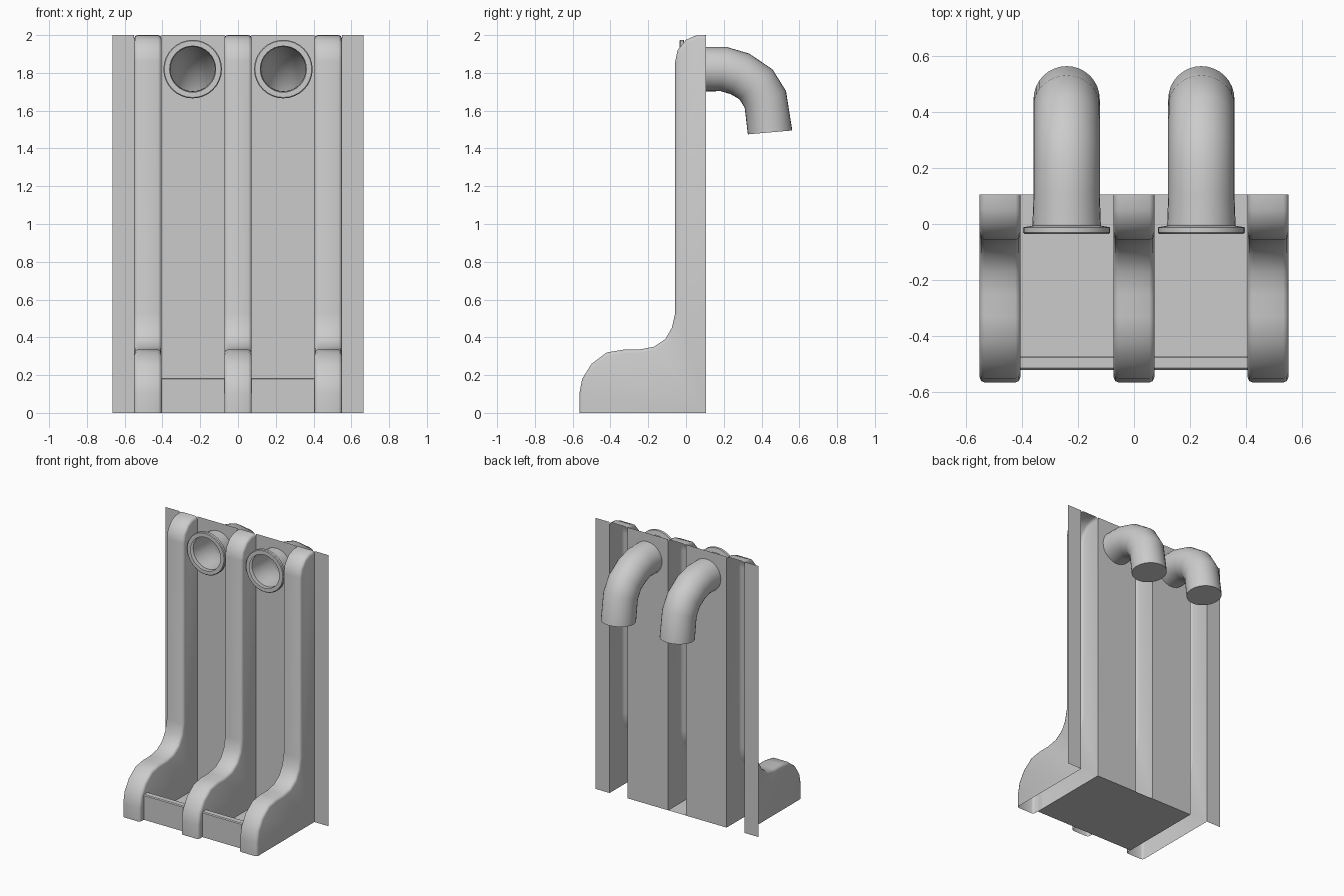
import bpy, bmesh, math
from mathutils import Vector

cube = bpy.data.objects.get("Cube")
if cube:
    bpy.data.objects.remove(cube, do_unlink=True)

grey = bpy.data.materials.new("light_grey")
grey.use_nodes = True
GREY = (0.6, 0.6, 0.6, 1)
grey.diffuse_color = GREY
grey.node_tree.nodes["Principled BSDF"].inputs["Base Color"].default_value = GREY

BACK = 0.105          # plane of the back sheet
HALF = 0.0725         # half width of a divider
SPACING = 0.4775      # distance between divider centres
PIPE_X, PIPE_Z, PIPE_R = 0.24, 1.82, 0.118
SIDES = 32


def finish(bm, name, angle=35):
    mesh = bpy.data.meshes.new(name)
    bm.to_mesh(mesh)
    bm.free()
    mesh.materials.append(grey)
    mesh.shade_smooth()
    mesh.set_sharp_from_angle(angle=math.radians(angle))
    obj = bpy.data.objects.new(name, mesh)
    bpy.context.collection.objects.link(obj)
    return obj


def rectangle(name, corners):
    bm = bmesh.new()
    bm.faces.new([bm.verts.new(c) for c in corners])
    return finish(bm, name)


# Dividers: hollow, with a swollen foot, open at the back and bottom
PROFILE = [(BACK, 0), (-0.565, 0), (-0.565, 0.1), (-0.55, 0.18), (-0.5, 0.26),
           (-0.42, 0.32), (-0.33, 0.335), (-0.25, 0.335), (-0.17, 0.35),
           (-0.11, 0.39), (-0.075, 0.45), (-0.057, 0.53), (-0.057, 1.86),
           (-0.045, 1.92), (0, 1.975), (0.05, 1.997), (BACK, 2)]


def divider(name, x):
    bm = bmesh.new()
    side = bm.faces.new([bm.verts.new((x - HALF, y, z)) for y, z in PROFILE])
    new = bmesh.ops.extrude_face_region(bm, geom=[side], use_keep_orig=True)["geom"]
    moved = [v for v in new if isinstance(v, bmesh.types.BMVert)]
    bmesh.ops.translate(bm, verts=moved, vec=(2 * HALF, 0, 0))
    bmesh.ops.recalc_face_normals(bm, faces=bm.faces)
    bm.normal_update()
    hidden = [f for f in bm.faces if f.normal.y > 0.99 or f.normal.z < -0.99]
    bmesh.ops.delete(bm, geom=hidden, context="FACES")
    rim = [e for e in bm.edges if len(e.link_faces) == 2
           and sum(abs(f.normal.x) > 0.9 for f in e.link_faces) == 1]
    bmesh.ops.bevel(bm, geom=rim, offset=0.018, segments=2, profile=0.5,
                    affect="EDGES", clamp_overlap=True)
    finish(bm, name, 50)


for label, k in (("right", -1), ("middle", 0), ("left", 1)):
    divider(label + "_divider", k * SPACING)


# Back panels with a round opening for each pipe
def back_panel(name, x0, x1, hole_x):
    bm = bmesh.new()
    outer = [(x0, 0), (x1, 0), (x1, 2), (x0, 2)]
    turns = [math.tau * i / SIDES for i in range(SIDES)]
    hole = [(hole_x + PIPE_R * math.cos(a), PIPE_Z + PIPE_R * math.sin(a)) for a in turns]
    for loop in (outer, hole):
        vs = [bm.verts.new((x, BACK, z)) for x, z in loop]
        for a, b in zip(vs, vs[1:] + vs[:1]):
            bm.edges.new((a, b))
    bmesh.ops.triangle_fill(bm, edges=bm.edges[:], use_beauty=True, normal=(0, -1, 0))
    finish(bm, name)


# Pipes: flange in front, sleeve, then a downward bend with a closed end
# Each ring is y, z, tilt in degrees, radius
RINGS = [(-0.035, PIPE_Z, 0, 0.122), (-0.035, PIPE_Z, 0, 0.15),
         (-0.03, PIPE_Z, 0, 0.155), (-0.012, PIPE_Z, 0, 0.155),
         (-0.006, PIPE_Z, 0, 0.122), (BACK, PIPE_Z, 0, PIPE_R)]
RINGS += [(y, z, tilt, PIPE_R) for y, z, tilt in
          ((0.2, 1.82, 8), (0.285, 1.795, 25), (0.37, 1.74, 48),
           (0.42, 1.66, 68), (0.445, 1.485, 85))]


def pipe(name, x):
    bm = bmesh.new()
    loops = []
    for y, z, tilt, r in RINGS:
        t = math.radians(tilt)
        across = Vector((0, math.sin(t), math.cos(t)))
        loops.append([bm.verts.new(Vector((x, y, z)) + r * (
            math.cos(a) * Vector((1, 0, 0)) + math.sin(a) * across))
            for a in (math.tau * i / SIDES for i in range(SIDES))])
    for a, b in zip(loops, loops[1:]):
        for i in range(SIDES):
            j = (i + 1) % SIDES
            bm.faces.new((a[i], a[j], b[j], b[i]))
    bm.faces.new(loops[-1])
    bmesh.ops.recalc_face_normals(bm, faces=bm.faces)
    finish(bm, name, 40)


# Front wall of each tray, with softened top edges
def tray_wall(name, x):
    bm = bmesh.new()
    bmesh.ops.create_cube(bm, size=1)
    width = SPACING - 2 * HALF
    for v in bm.verts:
        v.co = (x + v.co.x * width, -0.495 + v.co.y * 0.05, 0.0925 + v.co.z * 0.185)
    top = [e for e in bm.edges if all(v.co.z > 0.1 for v in e.verts)
           and abs(e.verts[0].co.y - e.verts[1].co.y) < 0.001]
    bmesh.ops.bevel(bm, geom=top, offset=0.006, segments=1, affect="EDGES")
    finish(bm, name)


for label, s in (("right", -1), ("left", 1)):
    inner, outer = HALF, SPACING - HALF
    x0, x1 = sorted((s * inner, s * outer))
    back_panel(label + "_back_panel", x0, x1, s * PIPE_X)
    pipe(label + "_pipe", s * PIPE_X)
    tray_wall(label + "_tray_wall", s * SPACING / 2)
    # Side flanges of the back sheet
    x0, x1 = sorted((s * (SPACING + HALF), s * 0.665))
    rectangle(label + "_side_flange", [(x0, BACK, 0), (x1, BACK, 0),
                                       (x1, BACK, 2), (x0, BACK, 2)])

# Floor under the trays
edge = SPACING - HALF
rectangle("tray_floor", [(-edge, -0.52, 0), (edge, -0.52, 0),
                         (edge, BACK, 0), (-edge, BACK, 0)])
